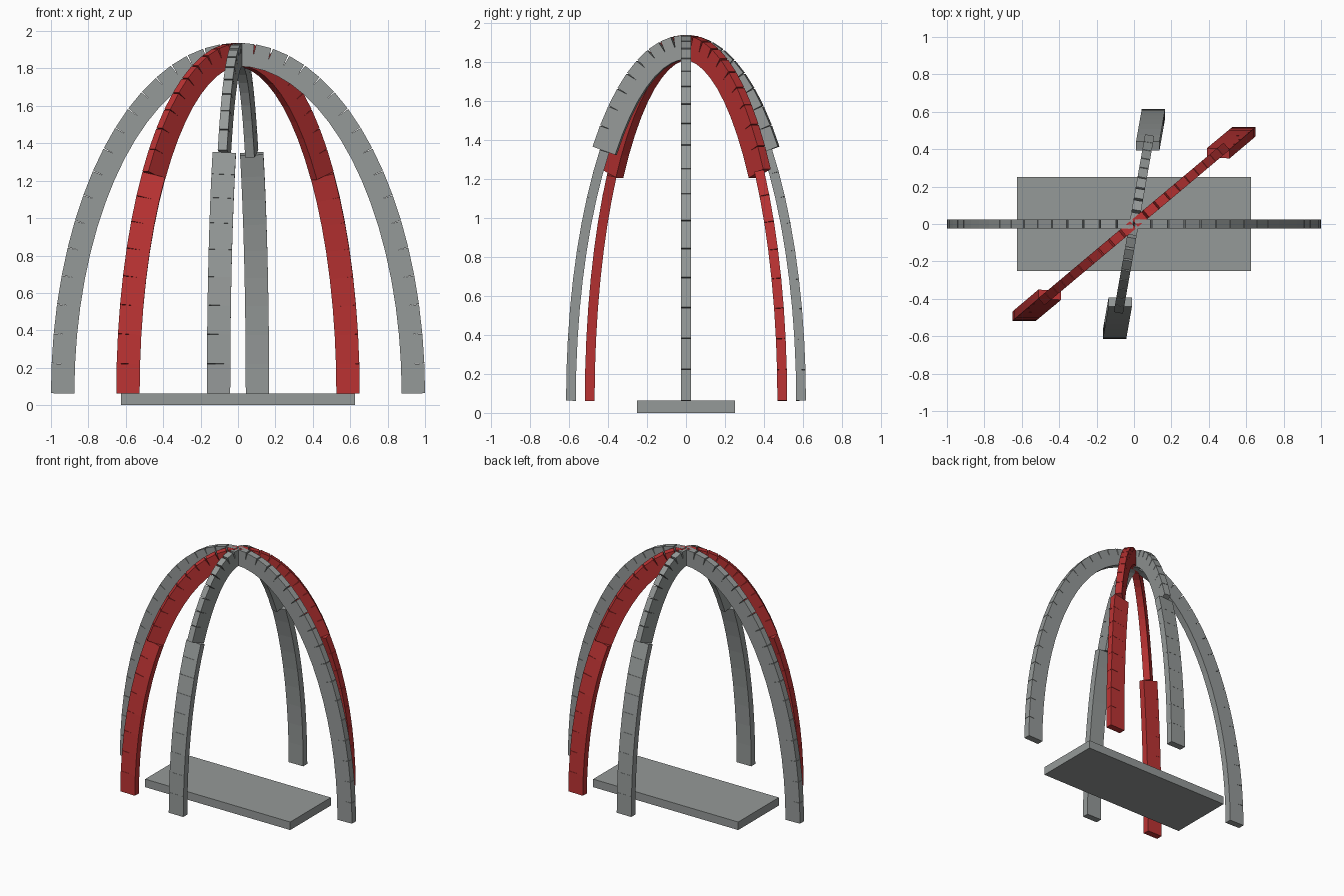
import bpy, bmesh, math
from mathutils import Vector, Matrix

if "Cube" in bpy.data.objects:
    bpy.data.objects.remove(bpy.data.objects["Cube"])


def material(name, rgb):
    m = bpy.data.materials.new(name)
    m.diffuse_color = (*rgb, 1)
    m.use_nodes = True
    m.node_tree.nodes["Principled BSDF"].inputs["Base Color"].default_value = m.diffuse_color
    return m


GREY = material("stone grey", (0.30, 0.32, 0.315))
RED = material("red", (0.50, 0.033, 0.033))


def add_object(name, bm, mat):
    mesh = bpy.data.meshes.new(name)
    bm.to_mesh(mesh)
    bm.free()
    mesh.materials.append(mat)
    obj = bpy.data.objects.new(name, mesh)
    bpy.context.collection.objects.link(obj)


def beam(bm, a, b, wide, deep):
    """Box from a to b; steep beams line up with x, the others stand upright."""
    d = (b - a).normalized()
    ref = Vector((1, 0, 0)) if abs(d.z) > 0.95 else Vector((0, 0, 1))
    side = d.cross(ref).normalized()
    up = side.cross(d)
    rot = Matrix((side, up, d)).transposed().to_4x4()
    size = Matrix.Diagonal((wide, deep, (b - a).length, 1))
    bmesh.ops.create_cube(bm, size=1, matrix=Matrix.Translation((a + b) / 2) @ rot @ size)


def arch(name, radius, heading, mat, steps=36):
    """Half ellipse of short straight blocks, turned about z."""
    c, s = math.cos(math.radians(heading)), math.sin(math.radians(heading))
    pts = []
    for i in range(steps + 1):
        t = math.pi * i / steps
        r = radius * math.cos(t)
        pts.append(Vector((r * c, r * s, 0.0625 + 1.8125 * math.sin(t))))
    bm = bmesh.new()
    for a, b in zip(pts, pts[1:]):
        beam(bm, a, b, 0.05, 0.125)
    add_object(name, bm, mat)


# Three crossing arches
arch("wide_arch", 0.9375, 0, GREY)
arch("diagonal_arch", 0.768, 40, RED)
arch("narrow_arch", 0.599, 80, GREY)

# Base slab
bm = bmesh.new()
bmesh.ops.create_cube(bm, size=1, matrix=Matrix.Translation((0, 0, 0.03125))
                      @ Matrix.Diagonal((1.25, 0.5, 0.0625, 1)))
add_object("base_slab", bm, GREY)
